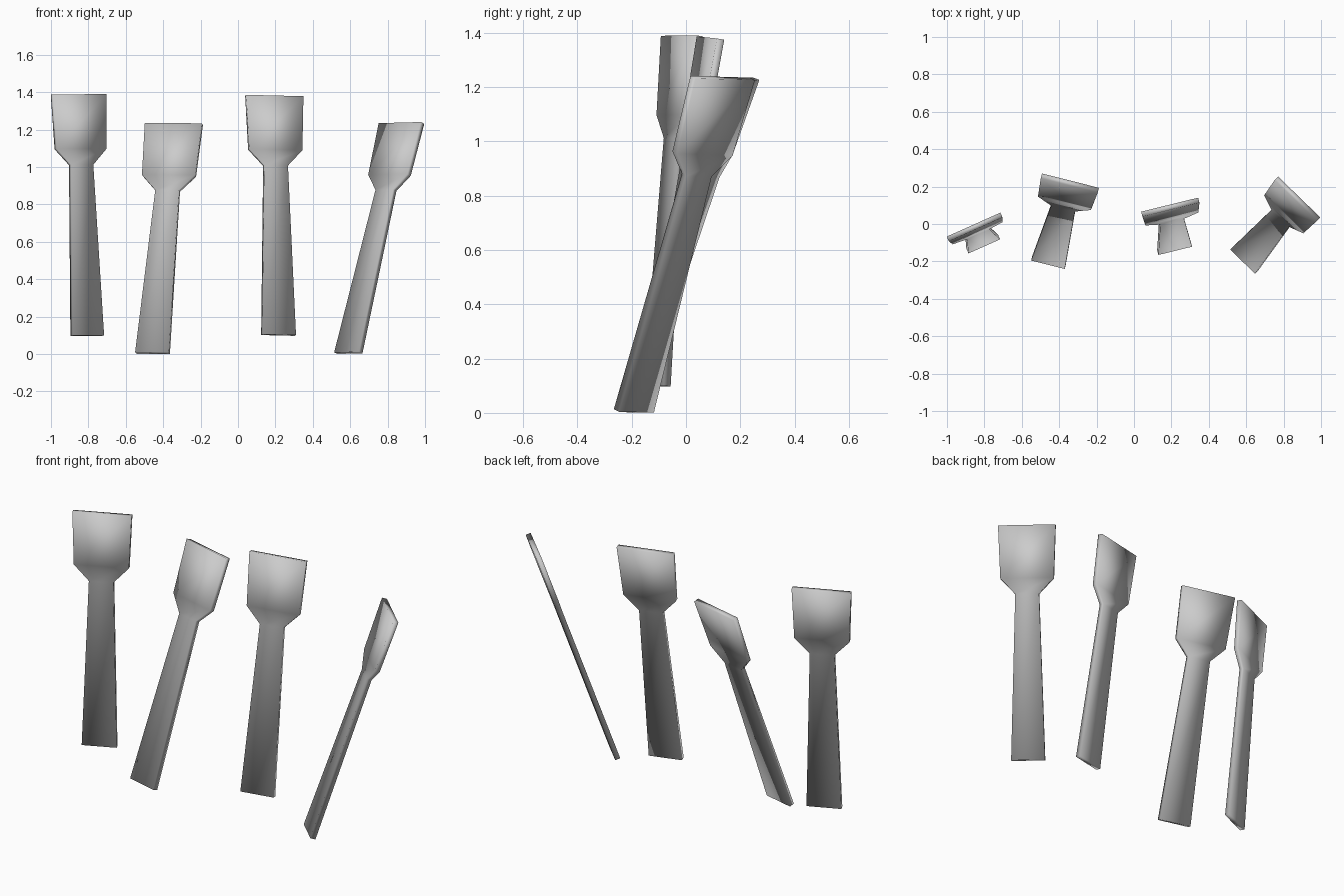
import bpy, bmesh, math
from mathutils import Vector

if "Cube" in bpy.data.objects:
    bpy.data.objects.remove(bpy.data.objects["Cube"])

LENGTH, THICK = 1.31, 0.028
# half width and distance along the tool: butt, neck, shoulder, blade tip
PROFILE = [(0.0925, 0.0), (0.065, 0.708), (0.146, 0.774), (0.157, 1.0)]


def paddle(name, bottom, top, yaw):
    """Flat tool: tapered handle, flared shoulder and wide blade."""
    b, t = Vector(bottom), Vector(top)
    v = (t - b).normalized()
    d = Vector((math.cos(math.radians(yaw)), math.sin(math.radians(yaw)), 0))
    u = (d - v * d.dot(v)).normalized()
    n = u.cross(v) * THICK / 2
    bm = bmesh.new()
    rings = []
    for w, s in PROFILE:
        c = b.lerp(t, s)
        rings.append([bm.verts.new(p) for p in
                      (c - u * w + n, c + u * w + n, c + u * w - n, c - u * w - n)])
    for lo, hi in zip(rings, rings[1:]):
        for i in range(4):
            j = (i + 1) % 4
            bm.faces.new((lo[i], lo[j], hi[j], hi[i]))
    bm.faces.new(rings[0])
    bm.faces.new(rings[-1])
    bmesh.ops.recalc_face_normals(bm, faces=bm.faces)
    for f in bm.faces:
        f.smooth = True
    me = bpy.data.meshes.new(name)
    bm.to_mesh(me)
    bm.free()
    ob = bpy.data.objects.new(name, me)
    bpy.context.collection.objects.link(ob)


# four leaning paddles, left to right
paddle("paddle_far_left", (-0.806, -0.107, 0.098), (-0.852, -0.016, 1.388), 24)
paddle("paddle_left", (-0.457, -0.205, 0.006), (-0.343, 0.219, 1.23), -14)
paddle("paddle_right", (0.217, -0.13, 0.102), (0.194, 0.09, 1.38), 14)
paddle("paddle_far_right", (0.59, -0.192, 0.007), (0.874, 0.135, 1.233), -44.5)
